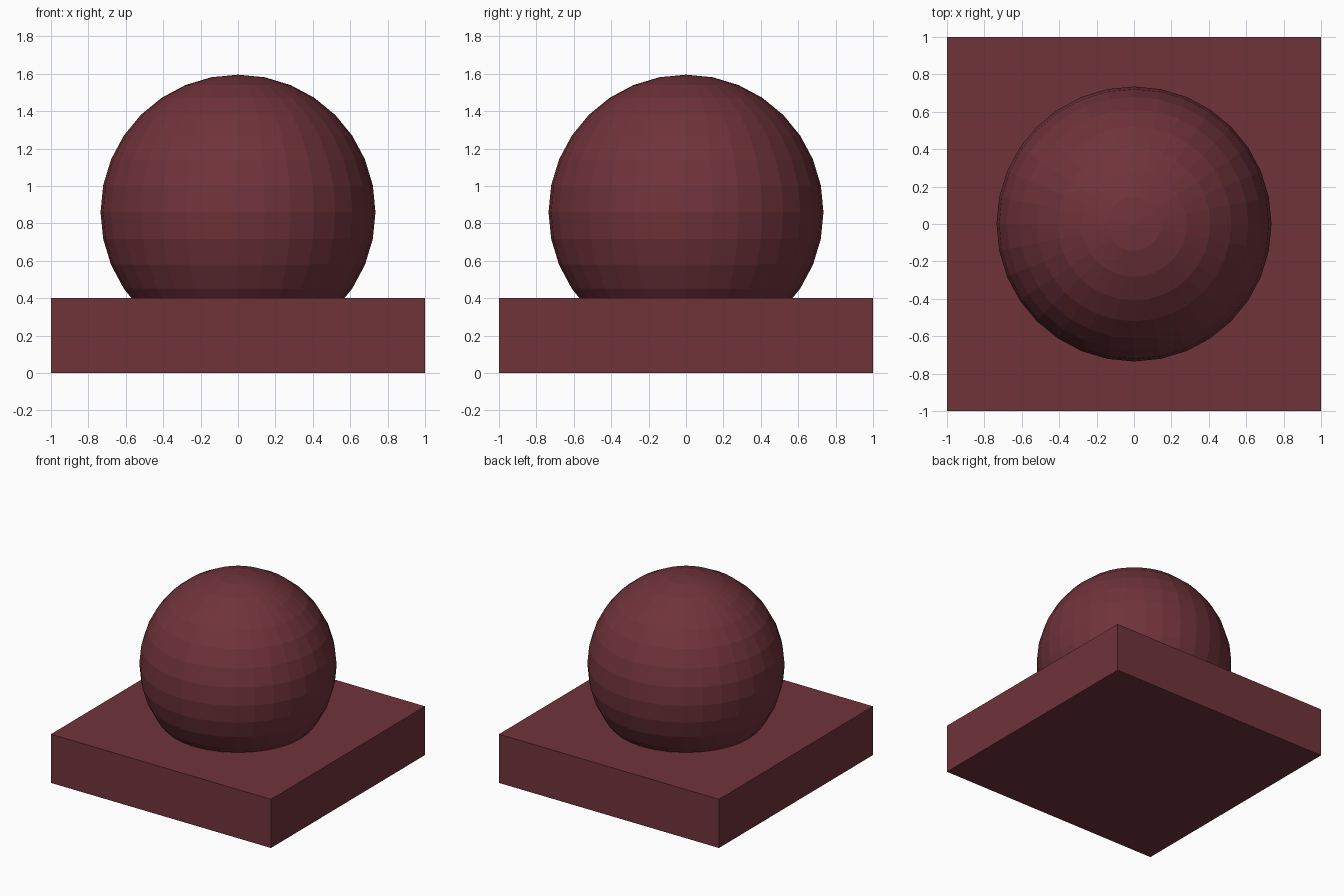
import bpy

if "Cube" in bpy.data.objects:
    bpy.data.objects.remove(bpy.data.objects["Cube"])

mat = bpy.data.materials.new("dark_red")
mat.diffuse_color = (0.16, 0.033, 0.042, 1.0)
mat.use_nodes = True
mat.node_tree.nodes["Principled BSDF"].inputs["Base Color"].default_value = mat.diffuse_color

# Square base slab
bpy.ops.mesh.primitive_cube_add(size=1, location=(0, 0, 0.2))
base = bpy.context.object
base.name = "base"
base.scale = (2, 2, 0.4)
base.data.materials.append(mat)

# Flat-shaded ball sunk into the slab
bpy.ops.mesh.primitive_uv_sphere_add(segments=32, ring_count=16, radius=0.735,
                                     location=(0, 0, 0.86))
ball = bpy.context.object
ball.name = "ball"
ball.data.materials.append(mat)
